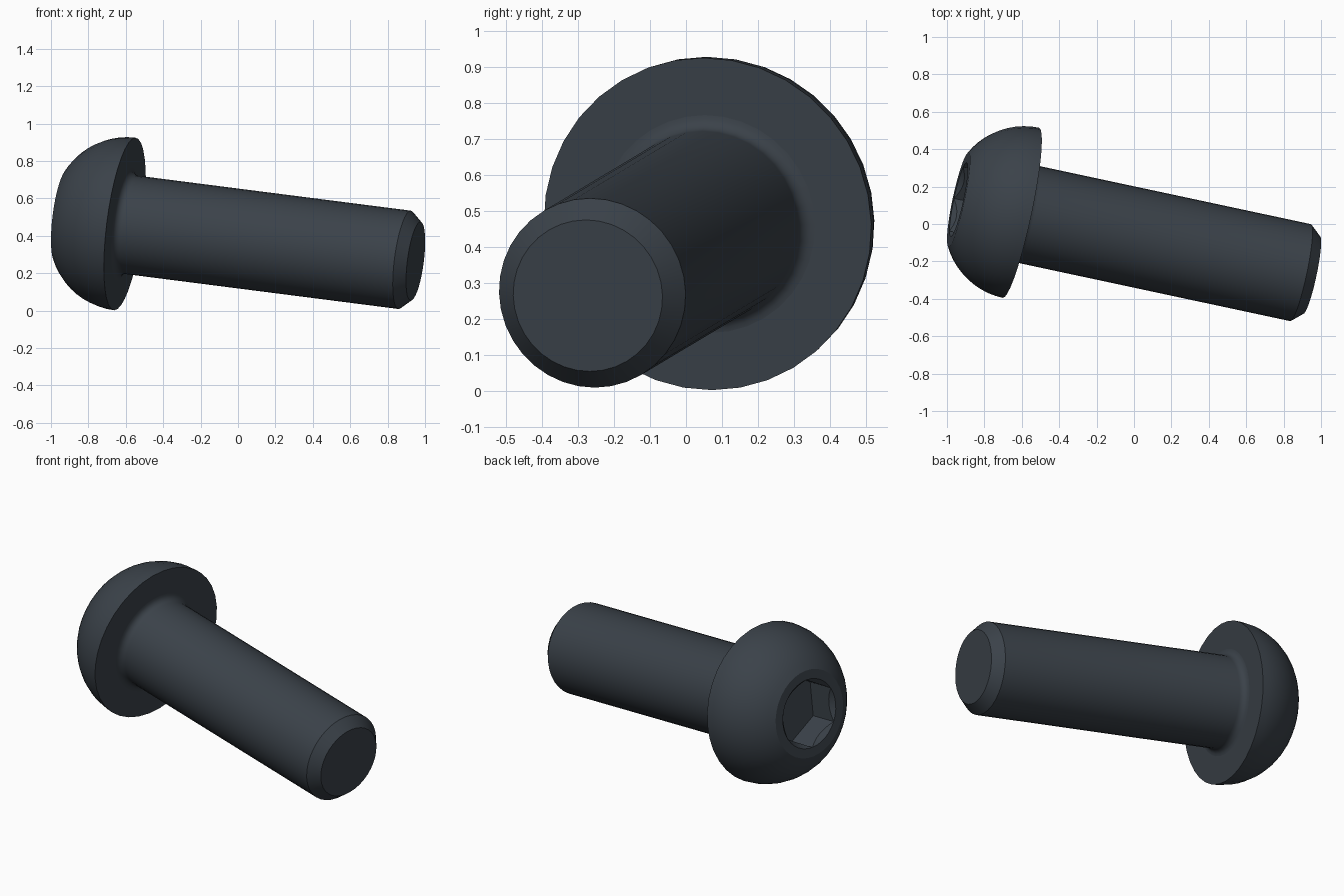
import bpy, bmesh, math
from mathutils import Vector, Matrix

cube = bpy.data.objects.get("Cube")
if cube:
    bpy.data.objects.remove(cube)

SIDES = 36
HEAD_R, FACE_R, HEAD_H, DOME_R = 0.465, 0.257, 0.343, 0.387
SHANK_R, TIP_R, LENGTH, CHAMFER, FILLET = 0.265, 0.212, 1.602, 0.06, 0.04
HEX_FLAT, SOCKET_DEPTH = 0.175, 0.17

# Dark blackened steel
steel = bpy.data.materials.new("dark steel")
steel.use_nodes = True
colour = (0.043, 0.054, 0.067, 1)
steel.diffuse_color = colour
steel.node_tree.nodes["Principled BSDF"].inputs["Base Color"].default_value = colour

# Tilted frame: local z runs from the head to the tip, local y stays upright
axis = Vector((1, -0.214, -0.128)).normalized()
up = (Vector((0, 0, 1)) - axis * axis.z).normalized()
side = up.cross(axis)
frame = Matrix((side, up, axis)).transposed().to_4x4()
frame.translation = (-0.605, 0.06, 0.463)


def circle(radius, z):
    """Ring of points around the axis."""
    angles = [math.tau * i / SIDES for i in range(SIDES)]
    return [Vector((radius * math.cos(a), radius * math.sin(a), z)) for a in angles]


def hexagon(z, cone=False):
    """Hexagonal ring; with cone, its height follows a 45 degree countersink."""
    points = []
    corner = HEX_FLAT / math.cos(math.pi / 6)
    for i in range(SIDES):
        a = math.tau * i / SIDES
        off = (a + math.pi / 6) % (math.pi / 3) - math.pi / 6
        # keep corner angles on the corner despite rounding
        r = HEX_FLAT / math.cos(off)
        drop = corner - r if cone else 0
        points.append(Vector((r * math.cos(a), r * math.sin(a), z + drop)))
    return points


def skin(name, rings, cap_start=False, cap_end=True):
    """Bridge successive rings into one surface."""
    bm = bmesh.new()
    loops = [[bm.verts.new(p) for p in ring] for ring in rings]
    for a, b in zip(loops, loops[1:]):
        for i in range(SIDES):
            j = (i + 1) % SIDES
            bm.faces.new((a[i], a[j], b[j], b[i]))
    if cap_start:
        bm.faces.new(loops[0][::-1])
    if cap_end:
        bm.faces.new(loops[-1])
    bmesh.ops.remove_doubles(bm, verts=bm.verts, dist=1e-5)
    bmesh.ops.recalc_face_normals(bm, faces=bm.faces)
    mesh = bpy.data.meshes.new(name)
    bm.to_mesh(mesh)
    bm.free()
    mesh.materials.append(steel)
    mesh.shade_smooth()
    mesh.set_sharp_from_angle(angle=math.radians(25))
    obj = bpy.data.objects.new(name, mesh)
    obj.matrix_world = frame
    bpy.context.collection.objects.link(obj)
    return obj


# Domed head: underside, arc, flat face, countersink, hex socket
sweep = math.asin(HEAD_H / DOME_R)
dome = []
for k in range(11):
    t = sweep * k / 10
    dome.append(circle(HEAD_R - DOME_R + DOME_R * math.cos(t), -DOME_R * math.sin(t)))
dome[-1] = circle(FACE_R, -HEAD_H)
socket = [circle(HEX_FLAT / math.cos(math.pi / 6), -HEAD_H),
          hexagon(-HEAD_H, cone=True),
          hexagon(-HEAD_H + SOCKET_DEPTH)]
skin("button_head", dome + socket, cap_start=True)

# Shank: fillet under the head, plain cylinder, chamfered tip
fillet = []
for k in range(6):
    t = math.pi / 2 * k / 5
    fillet.append(circle(SHANK_R + FILLET * (1 - math.sin(t)), FILLET * (1 - math.cos(t))))
skin("shank", fillet + [circle(SHANK_R, LENGTH - CHAMFER), circle(TIP_R, LENGTH)])
